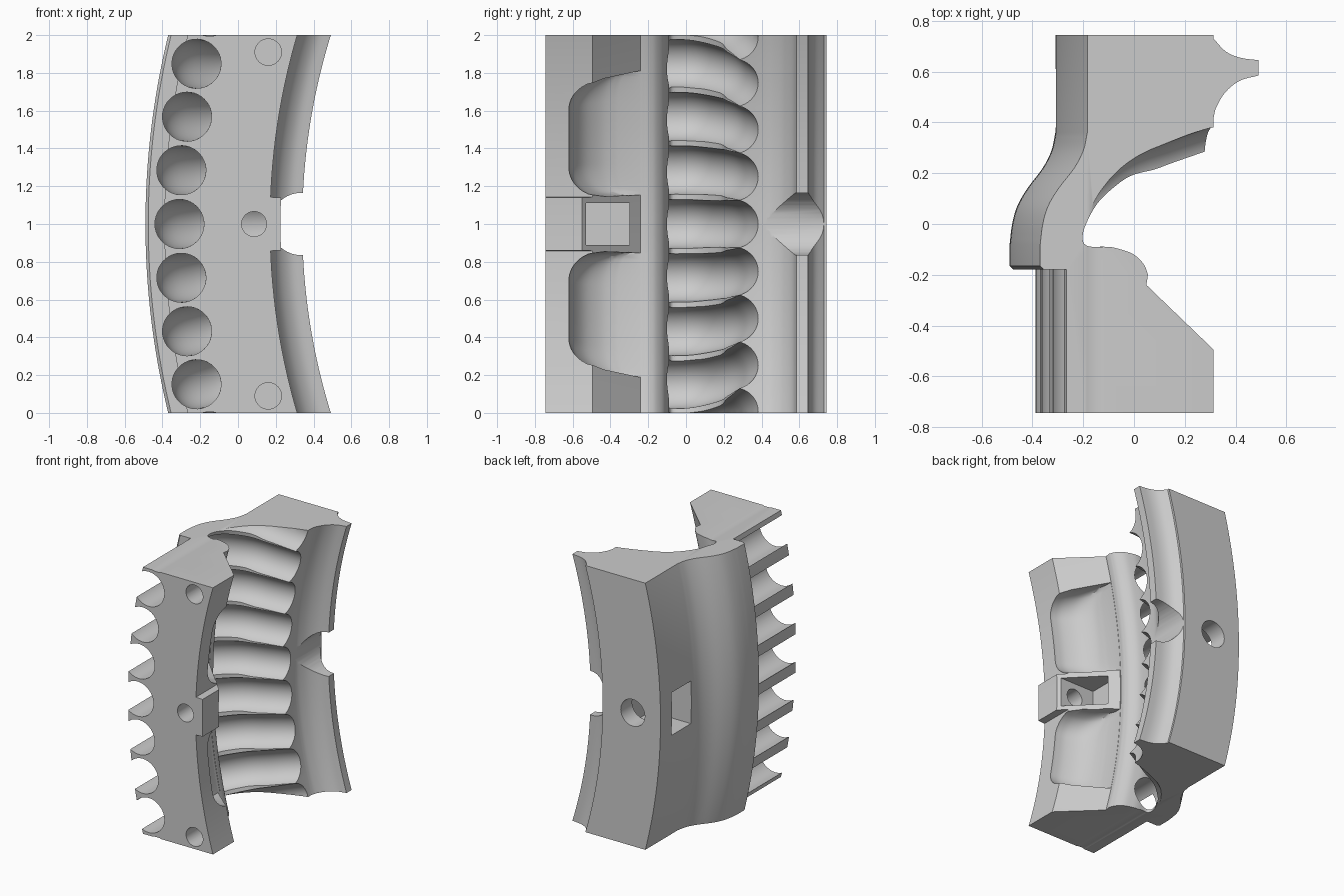
import bpy, bmesh, math
from mathutils import Vector, Matrix

cube = bpy.data.objects.get("Cube")
if cube:
    bpy.data.objects.remove(cube, do_unlink=True)

CENTRE = 3.72      # x of the arc axis, which runs along y at z = 1
PITCH = 0.0707     # angle between neighbouring channels

grey = bpy.data.materials.new("light_grey")
grey.use_nodes = True
grey.diffuse_color = (0.6, 0.6, 0.6, 1)
grey.node_tree.nodes["Principled BSDF"].inputs["Base Color"].default_value = (0.6, 0.6, 0.6, 1)


def smooth(pts, n=4):
    """Round a polyline into a Catmull-Rom curve."""
    p = [Vector(q) for q in pts]
    p = [2 * p[0] - p[1]] + p + [2 * p[-1] - p[-2]]
    out = []
    for a, b, c, d in zip(p, p[1:], p[2:], p[3:]):
        for i in range(n):
            t = i / n
            out.append(0.5 * (2 * b + (c - a) * t + (2 * a - 5 * b + 4 * c - d) * t * t
                              + (3 * b - a - 3 * c + d) * t ** 3))
    return out + [p[-2]]


def polar(x, y, angle):
    r = CENTRE - x
    return Vector((CENTRE - r * math.cos(angle), y, 1 + r * math.sin(angle)))


def skin(name, rings):
    """Join closed rings of points into a capped solid."""
    bm = bmesh.new()
    loops = [[bm.verts.new(p) for p in ring] for ring in rings]
    n = len(loops[0])
    for a, b in zip(loops, loops[1:]):
        for i in range(n):
            bm.faces.new((a[i], a[(i + 1) % n], b[(i + 1) % n], b[i]))
    bm.faces.new(loops[0])
    bm.faces.new(loops[-1])
    bmesh.ops.recalc_face_normals(bm, faces=bm.faces)
    mesh = bpy.data.meshes.new(name)
    bm.to_mesh(mesh)
    bm.free()
    mesh.materials.append(grey)
    ob = bpy.data.objects.new(name, mesh)
    bpy.context.collection.objects.link(ob)
    return ob


def sweep(name, section, start, end, steps, squash=lambda t: 1):
    """Turn an (x, y) section around the arc axis."""
    rings = []
    for i in range(steps + 1):
        t = i / steps
        rings.append([polar(x, -0.22 + (y + 0.22) * squash(t), start + (end - start) * t)
                      for x, y in section])
    return skin(name, rings)


def box(name, lo, hi):
    ring = [(lo[0], lo[1]), (hi[0], lo[1]), (hi[0], hi[1]), (lo[0], hi[1])]
    return skin(name, [[(x, y, z) for x, y in ring] for z in (lo[2], hi[2])])


def rod(name, x, z, radius, y0, y1, n=40):
    ring = [(x + radius * math.cos(math.tau * i / n), z + radius * math.sin(math.tau * i / n))
            for i in range(n)]
    return skin(name, [[(px, y, pz) for px, pz in ring] for y in (y0, y1)])


def combine(tool, operation="DIFFERENCE"):
    """Apply a boolean to the body and drop the cutter."""
    mod = body.modifiers.new("cut", "BOOLEAN")
    mod.operation, mod.solver, mod.object = operation, "EXACT", tool
    bpy.context.view_layer.objects.active = body
    bpy.ops.object.modifier_apply(modifier=mod.name)
    bpy.data.objects.remove(tool, do_unlink=True)


# Curved body: outer wall, front block, cavity, back block with rib
outer = smooth([(-.31, .36), (-.325, .29), (-.36, .22), (-.42, .14), (-.46, .07),
                (-.48, 0), (-.49, -.08)])
lip = smooth([(-.079, -.2), (-.094, -.16), (-.133, -.12), (-.183, -.1), (-.229, -.09),
              (-.305, -.088), (-.328, -.06), (-.315, 0), (-.27, .08), (-.208, .14),
              (-.133, .19), (-.035, .215), (.03, .238), (.17, .285)])
rib_front = smooth([(.17, .42), (.18, .46), (.215, .52), (.27, .565), (.34, .585)])
rib_back = smooth([(.34, .645), (.27, .655), (.215, .68), (.17, .73)])
section = ([(-.31, .745)] + outer + [(-.49, -.165), (-.475, -.18), (-.39, -.18), (-.39, -.745),
           (.17, -.745), (.17, -.495), (-.085, -.24)] + lip + rib_front + rib_back + [(.17, .745)])
body = sweep("curved_body", section, -.32, .32, 64)

# Middle bracket on the front block
bracket = [(-.15, -.745), (.225, -.745), (.225, -.55), (-.08, -.24), (-.15, -.24)]
combine(sweep("bracket", bracket, -.04, .04, 8), "UNION")
combine(box("trim", (-2, -2, 0), (2, 2, 2)), "INTERSECT")

# Scooped pockets either side of the bracket
scoop = [(.3, -.62)] + smooth([(.165, -.62), (.09, -.6), (0, -.54), (-.06, -.45),
                              (-.084, -.36)]) + [(-.084, -.22), (.3, -.22)]


def round_ends(t):
    u = max(0, abs(2 * t - 1) - .5) / .5
    return 1 - .45 * (1 - math.sqrt(max(0, 1 - u * u)))


for side in (-1, 1):
    combine(sweep("pocket", scoop, side * .0405, side * .215, 40, round_ends))

# Round channels running from the front edge into the cavity
path = [Vector((-.31, -.9)), Vector((-.31, -.5))] + smooth(
    [(-.31, -.14), (-.309, -.07), (-.295, 0), (-.235, .07), (-.11, .155), (.04, .205),
     (.18, .25), (.4, .31)])
for k in range(-4, 5):
    rings = []
    for i, p in enumerate(path):
        d = (path[min(i + 1, len(path) - 1)] - path[max(i - 1, 0)]).normalized()
        turn = Matrix.Rotation(-k * PITCH, 3, "Y")
        ring = []
        for j in range(40):
            a = math.tau * j / 40
            off = Vector((d.y * math.cos(a), -d.x * math.cos(a), math.sin(a))) * .13
            # Tilt each ring with its channel
            r = Vector((p.x - CENTRE + off.x, 0, off.z))
            c, s = math.cos(k * PITCH), math.sin(k * PITCH)
            ring.append((CENTRE + r.x * c + r.z * s, p.y + off.y, 1 - r.x * s + r.z * c))
        rings.append(ring)
    combine(skin("channel", rings))

# Bolt holes, nut recesses and the relief across the rib
combine(box("nut_recess", (-.08, -.53, .89), (.5, -.3, 1.11)))
combine(rod("front_bolt_hole", .085, 1, .066, -.9, -.45))
for z in (.09, 1.91):
    combine(rod("end_bolt_hole", .16, z, .07, -.9, -.5))
combine(box("back_window", (-.6, .38, .84), (.03, .61, 1.16)))
combine(rod("back_bolt_hole", -.08, 1, .1, .45, .9))
combine(rod("rib_relief", .335, 1, .165, .4, .9))

# Smooth curved faces, keep creases sharp
bpy.ops.object.select_all(action="DESELECT")
body.select_set(True)
bpy.context.view_layer.objects.active = body
bpy.ops.object.shade_smooth_by_angle(angle=math.radians(30))
